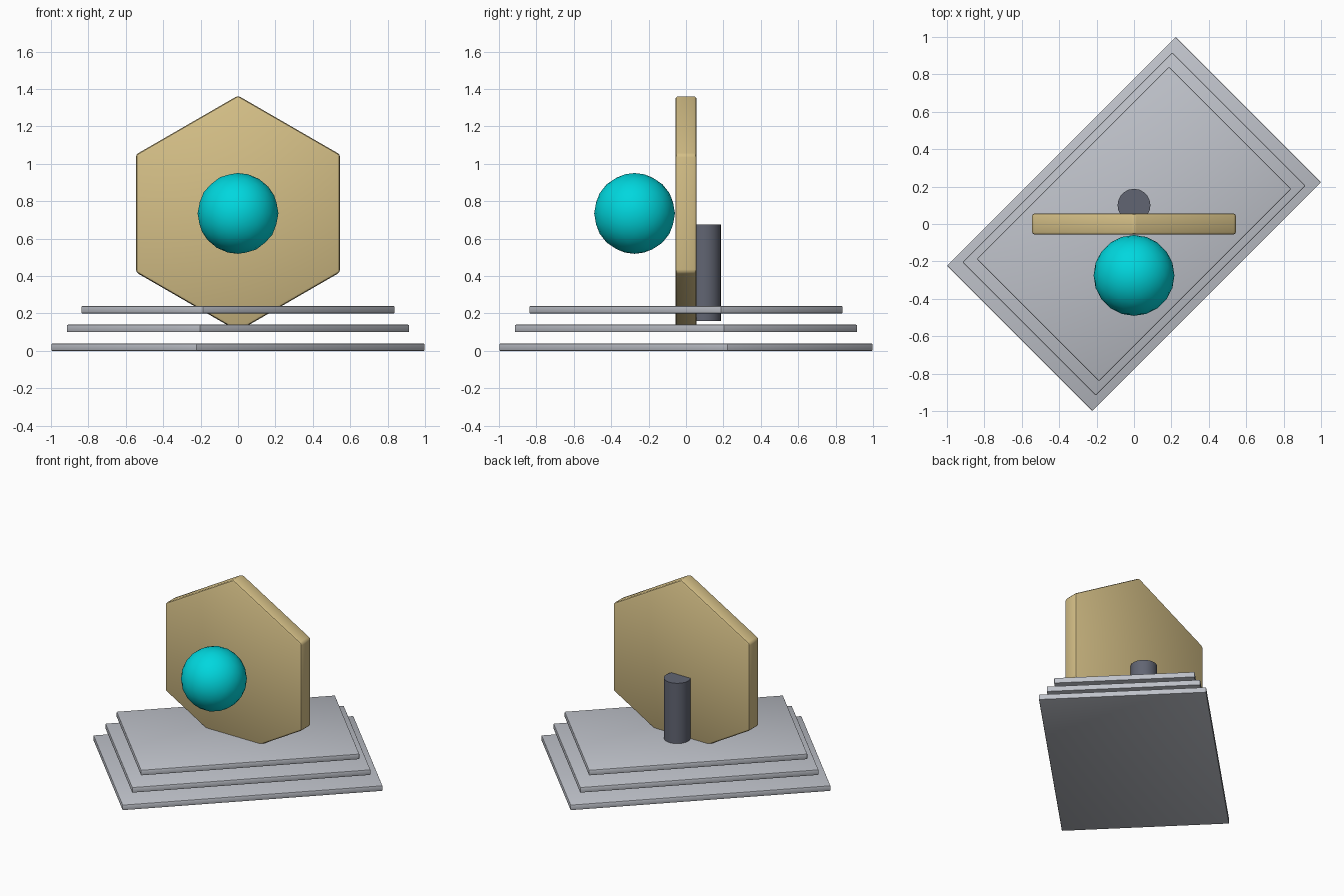
import bpy
import math

cube = bpy.data.objects.get("Cube")
if cube:
    bpy.data.objects.remove(cube, do_unlink=True)


def material(name, rgb):
    mat = bpy.data.materials.new(name)
    mat.use_nodes = True
    colour = (*rgb, 1.0)
    mat.diffuse_color = colour
    mat.node_tree.nodes["Principled BSDF"].inputs["Base Color"].default_value = colour
    return mat


def finish(name, mat, bevel=0.0, segments=2, smooth=True):
    """Name, colour, bevel and shade the active object."""
    obj = bpy.context.object
    obj.name = name
    obj.data.materials.append(mat)
    bpy.ops.object.transform_apply(location=False, rotation=True, scale=True)
    if bevel:
        mod = obj.modifiers.new("soft_edges", 'BEVEL')
        mod.width = bevel
        mod.segments = segments
        bpy.ops.object.modifier_apply(modifier=mod.name)
    if smooth:
        bpy.ops.object.shade_smooth_by_angle(angle=math.radians(35))
    return obj


silver = material("silver", (0.52, 0.54, 0.59))
gold = material("gold", (0.66, 0.52, 0.24))
teal = material("teal", (0.0, 0.68, 0.73))
slate = material("slate", (0.12, 0.13, 0.17))

# Three stacked base plates, shrinking upward, turned diagonally
for name, level, scale in (("lower_plate", 0, 1.0),
                           ("middle_plate", 1, 0.917),
                           ("upper_plate", 2, 0.84)):
    bpy.ops.mesh.primitive_cube_add(size=1, location=(0, 0, 0.02 + 0.1 * level),
                                    rotation=(0, 0, math.radians(45)))
    bpy.context.object.scale = (1.73 * scale, 1.10 * scale, 0.04)
    finish(name, silver, bevel=0.006)

# Upright hexagonal panel with a corner pointing up
bpy.ops.mesh.primitive_cylinder_add(vertices=6, radius=0.63, depth=0.114,
                                    location=(0, 0, 0.735),
                                    rotation=(math.radians(90), 0, 0))
finish("hexagon_panel", gold, bevel=0.015)

# Round ball in front of the panel
bpy.ops.mesh.primitive_ico_sphere_add(subdivisions=3, radius=0.216,
                                      location=(0, -0.275, 0.735))
finish("front_ball", teal)

# Supporting post behind the panel
bpy.ops.mesh.primitive_cylinder_add(vertices=20, radius=0.088, depth=0.515,
                                    location=(0, 0.1, 0.418))
finish("rear_post", slate)
